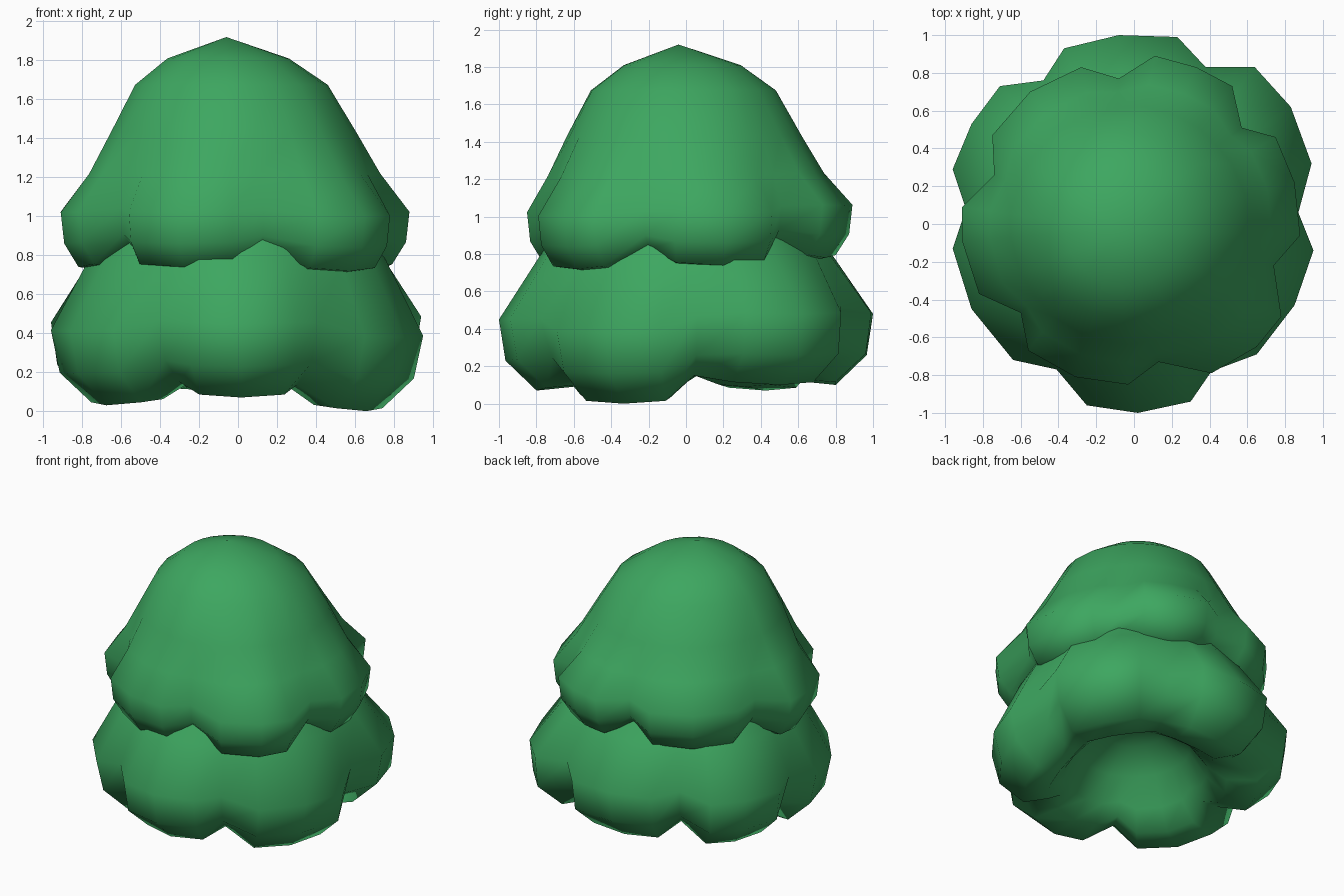
import bpy
import bmesh
import math

if "Cube" in bpy.data.objects:
    bpy.data.objects.remove(bpy.data.objects["Cube"])

leaf = bpy.data.materials.new("leaf green")
leaf.diffuse_color = (0.047, 0.385, 0.117, 1)
leaf.use_nodes = True
leaf.node_tree.nodes["Principled BSDF"].inputs["Base Color"].default_value = leaf.diffuse_color


def make_tier(name, contour, mean, rings, lobe_dz, top, bottom, lean):
    """Lobed foliage tier: 6 lobes of 4 columns, first column of each is the notch.
    rings = (radius factor, z, lobe strength, notch lift, lobe height variation)."""
    n = len(contour)
    verts = []
    for f, z, k, lift, vary in rings:
        for j, (x, y) in enumerate(contour):
            r = f * (mean + k * (math.hypot(x, y) - mean))
            a = math.atan2(y, x)
            w = (1, 0.15, 0, 0.15)[j % 4]
            dz = lobe_dz[j // 4]
            if j % 4 == 0:
                dz = (dz + lobe_dz[j // 4 - 1]) / 2
            s = max(0, 1 - f) if z > 1.2 else 0
            verts.append((r * math.cos(a) + lean[0] * s,
                          r * math.sin(a) + lean[1] * s,
                          z + lift * w + dz * vary))
    faces = []
    for i in range(len(rings) - 1):
        for j in range(n):
            k = (j + 1) % n
            faces.append((i * n + j, i * n + k, (i + 1) * n + k, (i + 1) * n + j))
    t, b = len(verts), len(verts) + 1
    verts += [top, bottom]
    last = (len(rings) - 1) * n
    for j in range(n):
        k = (j + 1) % n
        faces.append((t, k, j))
        faces.append((b, last + j, last + k))
    me = bpy.data.meshes.new(name)
    me.from_pydata(verts, [], faces)
    ob = bpy.data.objects.new(name, me)
    bpy.context.collection.objects.link(ob)
    me.materials.append(leaf)
    # consistent outward normals and smooth shading
    bm = bmesh.new()
    bm.from_mesh(me)
    bmesh.ops.recalc_face_normals(bm, faces=bm.faces)
    for fc in bm.faces:
        fc.smooth = True
    bm.to_mesh(me)
    bm.free()
    return ob


# Lower tier: wide skirt of six lobes with a hollow underside
lower = [(.38, .83), (.64, .83), (.83, .62), (.94, .32),
         (.87, .06), (.95, -.14), (.85, -.43), (.65, -.69),
         (.41, -.78), (.30, -.94), (.02, -1.0), (-.25, -.96),
         (-.41, -.77), (-.64, -.72), (-.86, -.45), (-.96, -.13),
         (-.89, .08), (-.96, .29), (-.86, .53), (-.71, .73),
         (-.48, .76), (-.37, .93), (-.08, 1.0), (.23, .99)]
make_tier("lower_foliage", lower, 0.96, [
    (.50, 1.25, 0, 0, 0),
    (.66, 1.00, 0, 0, 0),
    (.81, .77, .4, 0, .3),
    (1.0, .43, 1.0, .04, 1),
    (.95, .21, 1.4, .05, 1),
    (.78, .05, 1.6, .10, 1),
    (.60, .07, 1.1, .08, 1),
    (.49, .19, .6, .03, .5),
    (.38, .37, .3, 0, 0),
    (.20, .50, 0, 0, 0)],
    (.05, -.05, .02, -.02, .02, .05), (0, 0, 1.3), (0, 0, .54), (0, 0))

# Upper tier: tall rounded dome with a lobed hem
upper = [(-.08, .77), (.11, .89), (.33, .83), (.52, .73),
         (.57, .51), (.75, .46), (.85, .22), (.88, -.06),
         (.74, -.22), (.78, -.49), (.65, -.65), (.41, -.79),
         (.13, -.73), (-.03, -.85), (-.31, -.81), (-.56, -.67),
         (-.60, -.47), (-.82, -.37), (-.91, -.09), (-.91, .09),
         (-.74, .26), (-.75, .47), (-.55, .70), (-.28, .83)]
make_tier("upper_foliage", upper, 0.87, [
    (.36, 1.81, 0, 0, 0),
    (.57, 1.675, 0, 0, 0),
    (.725, 1.43, .1, 0, 0),
    (.85, 1.22, .4, 0, .3),
    (1.0, 1.02, 1.0, .02, 1),
    (.98, .86, 1.0, .05, 1),
    (.90, .74, 1.0, .10, 1),
    (.74, .72, 1.0, .10, 1),
    (.45, .82, .6, .05, 0)],
    (.04, .0, -.02, 0, 0, .03), (-.06, -.04, 1.92), (0, 0, .88), (-.08, -.03))
